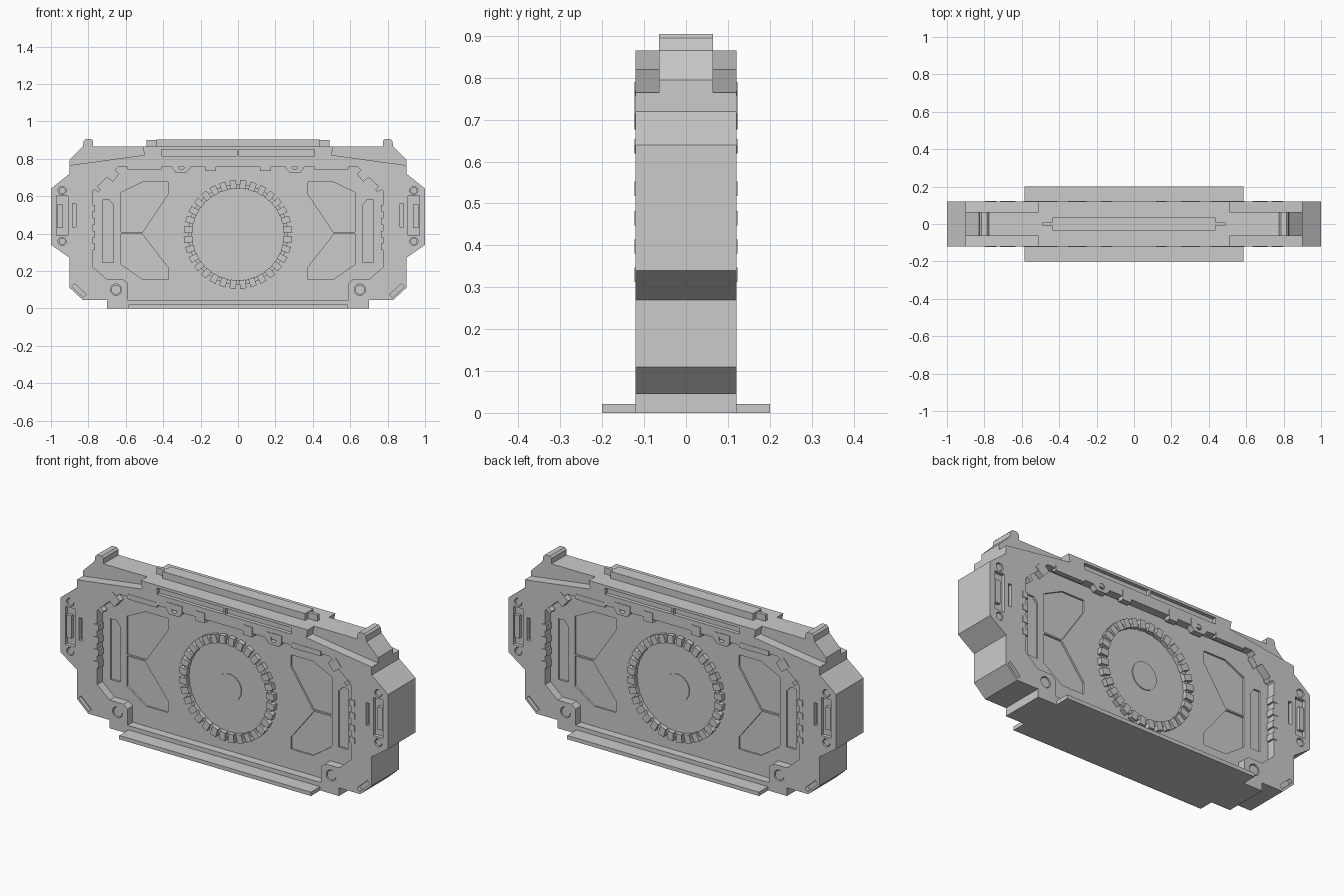
import bpy, bmesh
from math import sin, cos, pi, radians
from mathutils import Matrix

if "Cube" in bpy.data.objects:
    bpy.data.objects.remove(bpy.data.objects["Cube"])


def plate(name, loops, y0, y1, mx=False, my=True):
    """Extrude front-view (x, z) loops from depth y0 to y1; inner loops become holes."""
    cu = bpy.data.curves.new(name, 'CURVE')
    cu.dimensions = '2D'
    cu.fill_mode = 'BOTH'
    cu.extrude = (y1 - y0) / 2
    for pts in loops:
        s = cu.splines.new('POLY')
        s.points.add(len(pts) - 1)
        for p, (x, z) in zip(s.points, pts):
            p.co = (x, z, 0, 1)
        s.use_cyclic_u = True
    tmp = bpy.data.objects.new(name + "_tmp", cu)
    bpy.context.collection.objects.link(tmp)
    dg = bpy.context.evaluated_depsgraph_get()
    me = bpy.data.meshes.new_from_object(tmp.evaluated_get(dg))
    bpy.data.objects.remove(tmp)
    me.transform(Matrix.Translation((0, -(y0 + y1) / 2, 0)) @ Matrix.Rotation(pi / 2, 4, 'X'))
    bm = bmesh.new()
    bm.from_mesh(me)
    bmesh.ops.remove_doubles(bm, verts=bm.verts, dist=1e-5)
    bmesh.ops.recalc_face_normals(bm, faces=bm.faces)
    bm.to_mesh(me)
    bm.free()
    for p in me.polygons:
        p.use_smooth = False
    ob = bpy.data.objects.new(name, me)
    bpy.context.collection.objects.link(ob)
    if mx or my:
        m = ob.modifiers.new("mirror", 'MIRROR')
        m.use_axis = (mx, my, False)
        m.use_mirror_merge = False
    return ob


def flip(pts):
    return [(-x, z) for x, z in reversed(pts)]


def sym(half):
    return half + flip(half)


def both(loops):
    return loops + [flip(l) for l in loops]


def rect(x0, x1, z0, z1):
    return [(x0, z0), (x1, z0), (x1, z1), (x0, z1)]


def turned(cx, cz, w, h, deg):
    a = radians(deg)
    return [(cx + x * cos(a) - z * sin(a), cz + x * sin(a) + z * cos(a))
            for x, z in rect(-w / 2, w / 2, -h / 2, h / 2)]


def circle(cx, cz, r, n=24):
    return [(cx + r * cos(2 * pi * i / n), cz + r * sin(2 * pi * i / n)) for i in range(n)]


# Half outlines, bottom to top
side = [(.70, 0), (.70, .045), (.83, .045), (.90, .11), (.90, .27),
        (1, .34), (1, .64), (.90, .72)]
core = sym(side + [(.90, .795), (.83, .865), (.825, .895), (.815, .905),
                   (.785, .905), (.775, .895), (.775, .865)])
shell = sym(side + [(.90, .765), (.50, .82), (.51, .865)])
recess = sym([(.59, .045), (.59, .135), (.615, .155), (.70, .155),
              (.775, .22), (.775, .63), (.64, .755)])

# Sunken panels in the recess floor
upper = [(.625, .408), (.625, .62), (.51, .675), (.375, .675), (.375, .61), (.51, .408)]
lower = [(.625, .40), (.515, .40), (.375, .22), (.375, .155), (.51, .155), (.625, .235)]
slot = [(.665, .245), (.725, .245), (.725, .58), (.69, .58), (.665, .55)]

# Slots and bolt holes in the front face
bolts = [circle(.94, .63, .022), circle(.94, .358, .022), circle(.652, .10, .03)]
cuts = bolts + [rect(.91, .97, .39, .60), rect(.866, .886, .435, .56),
                turned(.85, .095, .085, .022, 43), rect(.006, .41, .815, .85)]

# Body in layers
plate("body_core", [core], -.065, .065, my=False)
plate("recess_floor", [shell] + both([upper, lower, slot]), .065, .075)
plate("frame", [shell, recess], .075, .10)
plate("frame_face", [shell, recess] + both(cuts), .10, .12)

# Bolts and latch blocks inside the holes
plate("bolts", [circle(.94, .63, .018), circle(.94, .358, .018), circle(.652, .10, .026)],
      .10, .115, mx=True)
plate("ear_latches", [rect(.935, .965, .43, .555)], .10, .118, mx=True)

# Clips along the recess edge
plate("side_clips", [rect(.765, .797, z - .017, z + .017) for z in (.535, .465, .397, .33)],
      .08, .123, mx=True)
plate("top_bars", [rect(.41, .59, .742, .77)], .095, .122, mx=True)
plate("top_clips", [[(.255, .79), (.255, .75), (.275, .727), (.335, .727), (.352, .75), (.352, .79)],
                    circle(.303, .757, .016, 16)], .09, .123, mx=True)
plate("small_clips", [rect(.118, .173, .735, .79)], .09, .123, mx=True)
plate("corner_clips", [turned(.675, .717, .06, .055, 40), turned(.752, .637, .03, .02, 40)],
      .09, .123, mx=True)

# Toothed wheel in the middle
N = 32
plate("wheel_ring", [circle(0, .395, .268, 64), circle(0, .395, .247, 64)], .075, .088)
teeth = []
for i in range(N):
    a = 2 * pi * (i + .5) / N
    teeth.append(turned(.267 * cos(a), .395 + .267 * sin(a), .046, .034, a * 180 / pi))
plate("wheel_teeth", teeth, .075, .10)
plate("wheel_hub", [circle(0, .395, .075, 32)], .075, .080)

# Top rail and foot plate
plate("top_rail", [rect(-.435, .435, .86, .903)], -.036, .036, my=False)
plate("top_rail_tongue", [rect(-.49, .49, .86, .90)], -.009, .009, my=False)
plate("foot_plate", [rect(-.585, .585, 0, .021)], -.20, .20, my=False)
